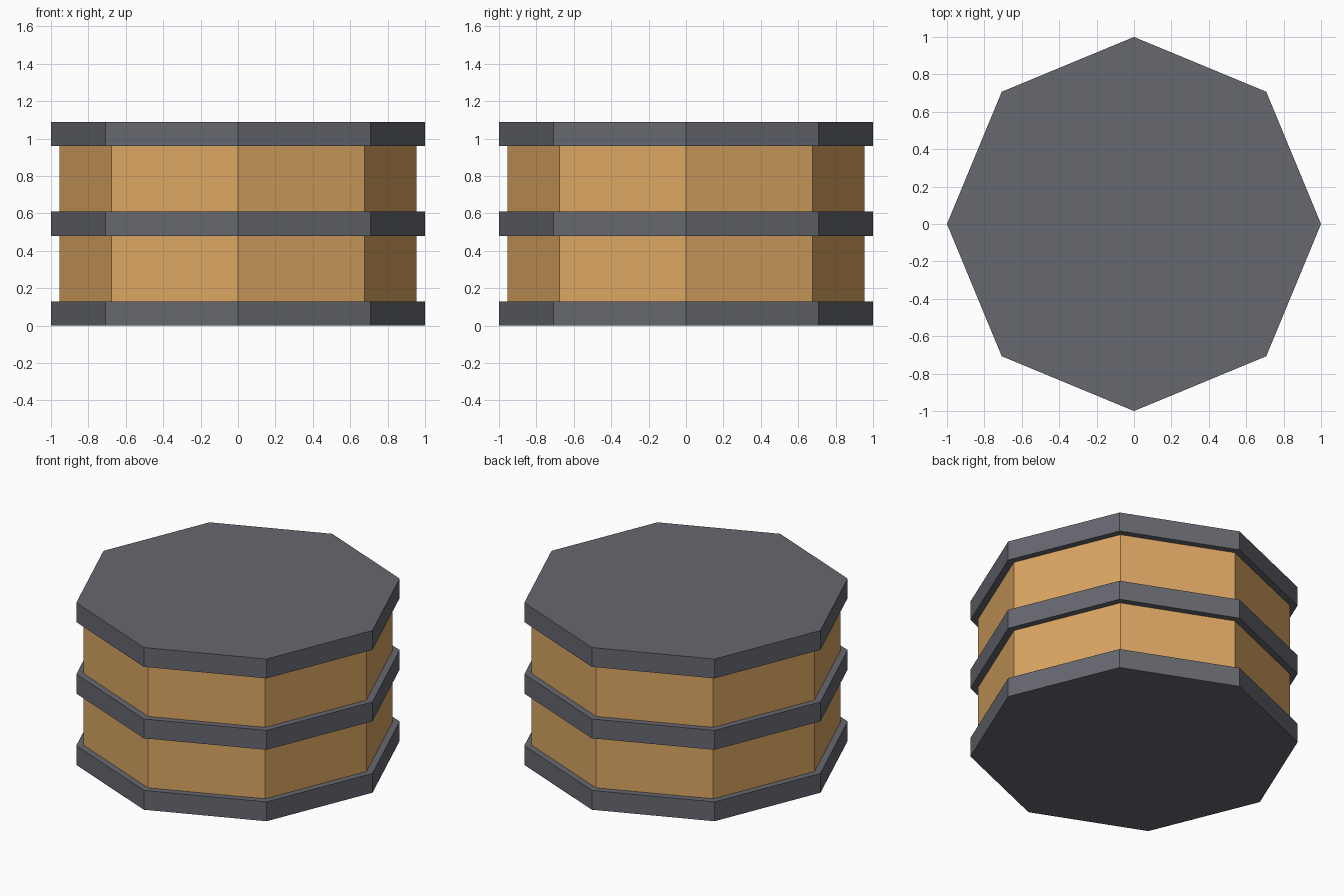
import bpy
import math

if "Cube" in bpy.data.objects:
    bpy.data.objects.remove(bpy.data.objects["Cube"])


def srgb(r, g, b):
    """Convert 0-255 sRGB to a linear RGBA colour."""
    def lin(c):
        c /= 255
        return c / 12.92 if c <= 0.04045 else ((c + 0.055) / 1.055) ** 2.4
    return (lin(r), lin(g), lin(b), 1.0)


def material(name, colour):
    m = bpy.data.materials.new(name)
    m.diffuse_color = colour
    m.use_nodes = True
    m.node_tree.nodes["Principled BSDF"].inputs["Base Color"].default_value = m.diffuse_color
    return m


def octagon(name, radius, z0, z1, mat):
    """Flat-shaded eight-sided prism with corners on the x and y axes."""
    bpy.ops.mesh.primitive_cylinder_add(
        vertices=8, radius=radius, depth=z1 - z0, location=(0, 0, (z0 + z1) / 2))
    ob = bpy.context.object
    ob.name = name
    ob.data.materials.append(mat)
    return ob


metal = material("dark_grey_metal", srgb(102, 104, 112))
wood = material("light_brown_wood", srgb(219, 166, 98))

BAND = 0.13      # band height
STEP = 0.48      # spacing between bands

# Three wide metal bands; the outer two also form the closed ends
for i, name in enumerate(("bottom_band", "middle_band", "top_band")):
    octagon(name, 1.0, i * STEP, i * STEP + BAND, metal)

# Two slightly narrower wooden sections between the bands
for i, name in enumerate(("lower_wood_section", "upper_wood_section")):
    octagon(name, 0.955, i * STEP + BAND, (i + 1) * STEP, wood)
